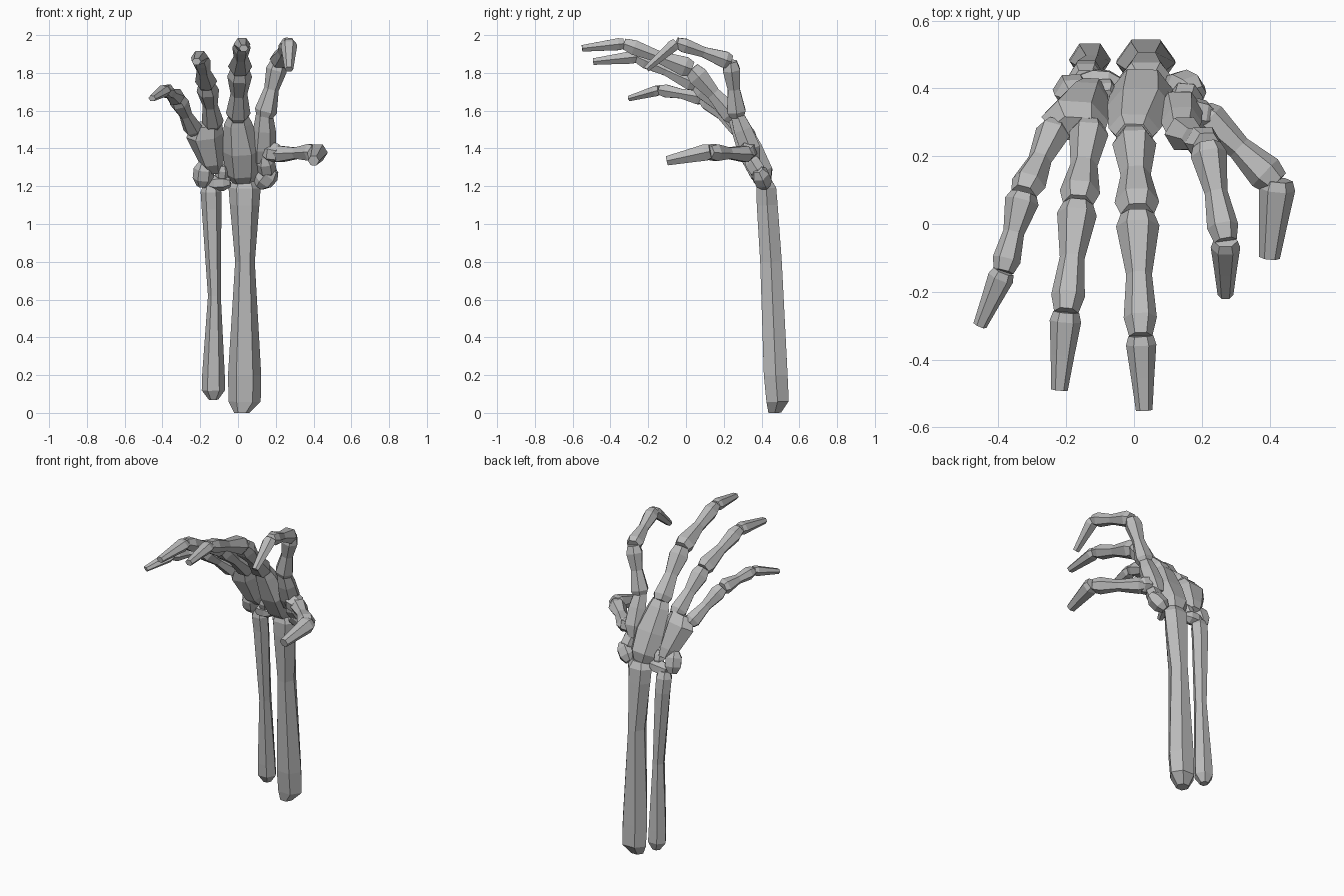
import bpy, bmesh
from math import cos, sin, tau
from mathutils import Vector

cube = bpy.data.objects.get("Cube")
if cube:
    bpy.data.objects.remove(cube, do_unlink=True)

grey = bpy.data.materials.new("bone_grey")
grey.use_nodes = True
colour = (0.5, 0.5, 0.5, 1)
grey.diffuse_color = colour
grey.node_tree.nodes["Principled BSDF"].inputs["Base Color"].default_value = colour

# Ring profiles along a bone: (fraction of length, fraction of thickness)
PHALANX = [(0, .75), (.1, 1), (.5, .68), (.85, 1), (1, .75)]
FINGERTIP = [(0, .8), (.12, 1), (.55, .85), (1, .68)]
PEBBLE = [(0, .55), (.3, 1), (.7, 1), (1, .55)]


def loft(name, rings, sides=6):
    """Faceted bone through rings of (x, y, z, half width, half depth)."""
    bm = bmesh.new()
    axis = (Vector(rings[-1][:3]) - Vector(rings[0][:3])).normalized()
    across = Vector((1, 0, 0))
    across = (across - axis * across.dot(axis)).normalized()
    depth = axis.cross(across)
    loops = []
    for x, y, z, w, d in rings:
        loops.append([bm.verts.new(Vector((x, y, z)) + across * w * cos(tau * i / sides)
                                   + depth * d * 1.1 * sin(tau * i / sides))
                      for i in range(sides)])
    for a, b in zip(loops, loops[1:]):
        for i in range(sides):
            j = (i + 1) % sides
            bm.faces.new((a[i], a[j], b[j], b[i]))
    bm.faces.new(loops[0][::-1])
    bm.faces.new(loops[-1])
    bmesh.ops.recalc_face_normals(bm, faces=bm.faces)
    mesh = bpy.data.meshes.new(name)
    bm.to_mesh(mesh)
    bm.free()
    mesh.materials.append(grey)
    obj = bpy.data.objects.new(name, mesh)
    bpy.context.collection.objects.link(obj)


def bone(name, start, end, w0, w1, profile, flat=.85):
    """Bone between two points, tapering from w0 to w1."""
    a, b = Vector(start), Vector(end)
    rings = []
    for t, s in profile:
        w = (w0 + (w1 - w0) * t) * s
        rings.append((*a.lerp(b, t), w, w * flat))
    loft(name, rings)


# Forearm
loft("radius", [(.02, .47, 0, .04, .035), (.035, .485, .06, .085, .062), (.035, .475, .2, .088, .066),
                (.037, .45, .8, .052, .06), (.035, .43, 1.1, .078, .058), (.035, .425, 1.19, .085, .055),
                (.035, .42, 1.23, .06, .035)])
loft("ulna", [(-.13, .49, .07, .025, .025), (-.13, .485, .12, .062, .05), (-.13, .48, .2, .06, .05),
              (-.125, .46, .62, .034, .04), (-.14, .44, 1.08, .052, .045), (-.143, .43, 1.17, .055, .045),
              (-.143, .425, 1.21, .04, .03)])

# Palm
loft("middle_metacarpal", [(.03, .42, 1.22, .06, .035), (.025, .4, 1.27, .09, .065),
                           (.02, .34, 1.39, .103, .07), (0, .28, 1.53, .075, .05), (0, .26, 1.57, .055, .04)])
loft("outer_metacarpal", [(-.125, .4, 1.28, .045, .035), (-.14, .37, 1.33, .065, .055),
                          (-.175, .31, 1.47, .1, .06), (-.165, .28, 1.53, .08, .04)])
loft("index_metacarpal", [(.12, .36, 1.33, .04, .035), (.135, .34, 1.4, .068, .055),
                          (.14, .3, 1.5, .06, .05), (.14, .27, 1.58, .045, .035)])

# Wrist bones
WRIST = {
    "outer_carpal": ((-.19, .41, 1.2), (-.175, .37, 1.33), .055),
    "inner_carpal": ((-.16, .42, 1.215), (-.04, .41, 1.22), .045),
    "thumb_carpal": ((.11, .42, 1.2), (.19, .38, 1.29), .055),
    "thumb_knuckle": ((.16, .4, 1.25), (.14, .33, 1.36), .05),
    "rear_carpal": ((-.09, .41, 1.23), (-.08, .38, 1.31), .035),
}
for name, (a, b, w) in WRIST.items():
    bone(name, a, b, w, w, PEBBLE)

# Fingers: joint positions and half widths at each joint
FINGERS = {
    "index": [(.14, .27, 1.57), (.215, .235, 1.86), (.27, -.05, 1.96), (.27, -.21, 1.82), .06, .055, .045, .034],
    "middle": [(0, .26, 1.56), (.01, .03, 1.82), (.02, -.33, 1.955), (.03, -.55, 1.93), .065, .066, .046, .036],
    "ring": [(-.13, .29, 1.52), (-.165, .06, 1.74), (-.2, -.26, 1.885), (-.22, -.49, 1.86), .058, .06, .048, .036],
    "little": [(-.23, .29, 1.49), (-.325, .09, 1.67), (-.385, -.14, 1.71), (-.455, -.3, 1.665), .052, .052, .04, .03],
}
for name, (p0, p1, p2, p3, a, b, c, d) in FINGERS.items():
    bone(name + "_proximal", p0, p1, a, b, PHALANX)
    bone(name + "_middle", p1, p2, b, c, PHALANX)
    bone(name + "_fingertip", p2, p3, c, d, FINGERTIP, .75)

# Thumb
bone("thumb_metacarpal", (.13, .33, 1.39), (.24, .31, 1.37), .06, .05, PEBBLE)
bone("thumb_proximal", (.2, .33, 1.37), (.42, .12, 1.38), .052, .055, PHALANX)
bone("thumb_tip", (.425, .13, 1.385), (.4, -.1, 1.335), .055, .045, FINGERTIP)
